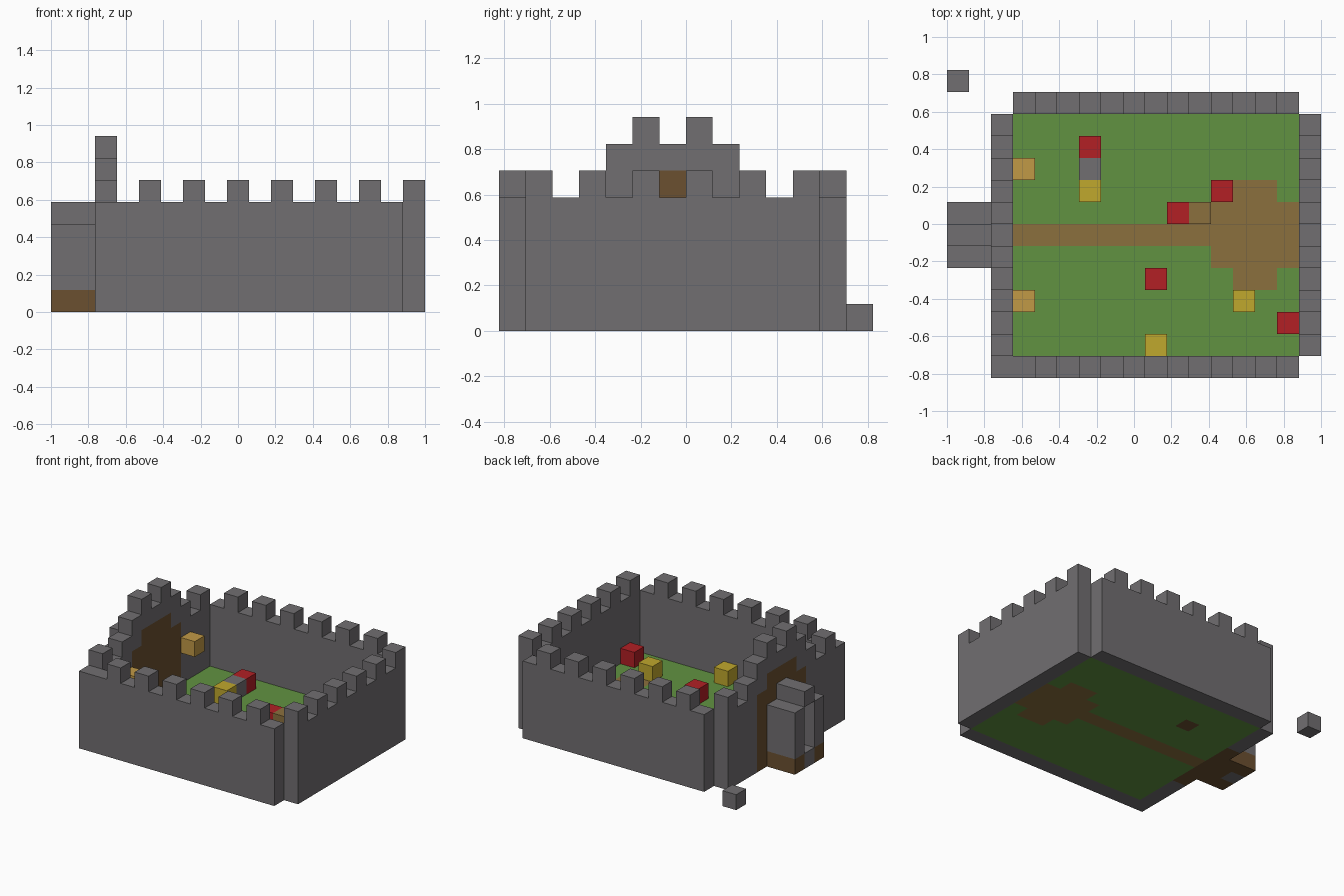
import bpy
import bmesh
from mathutils import Matrix, Vector

if "Cube" in bpy.data.objects:
    bpy.data.objects.remove(bpy.data.objects["Cube"])

U = 2 / 17                              # edge of one block
ORIGIN = Vector((-1, -7 * U, 0))        # corner of the block grid


def material(name, color):
    mat = bpy.data.materials.new(name)
    mat.use_nodes = True
    mat.diffuse_color = (*color, 1)
    mat.node_tree.nodes["Principled BSDF"].inputs["Base Color"].default_value = (*color, 1)
    return mat


stone = material("stone grey", (0.165, 0.158, 0.165))
grass = material("grass green", (0.12, 0.288, 0.053))
dirt = material("path brown", (0.258, 0.162, 0.048))
wood = material("dark wood", (0.147, 0.08, 0.03))
red = material("red", (0.445, 0.014, 0.018))
yellow = material("yellow", (0.527, 0.392, 0.026))
orange = material("torch orange", (0.533, 0.319, 0.061))


def finish(name, bm, *mats):
    mesh = bpy.data.meshes.new(name)
    bm.to_mesh(mesh)
    bm.free()
    for mat in mats:
        mesh.materials.append(mat)
    obj = bpy.data.objects.new(name, mesh)
    bpy.context.collection.objects.link(obj)
    return obj


def blocks(name, mat, *boxes):
    """Boxes given as (first block, size in blocks)."""
    bm = bmesh.new()
    for start, size in boxes:
        size = Vector(size)
        centre = ORIGIN + U * (Vector(start) + size / 2)
        bmesh.ops.create_cube(bm, size=U, matrix=Matrix.Translation(centre) @ Matrix.Diagonal((*size, 1)))
    return finish(name, bm, mat)


one = (1, 1, 1)
top = 5                                 # wall height in blocks

# Courtyard walls and their merlons
blocks("front_wall", stone, ((2, 0, 0), (14, 1, top)))
blocks("back_wall", stone, ((3, 12, 0), (13, 1, top)))
blocks("left_wall", stone, ((16, 1, 0), (1, 11, top)))
blocks("gate_wall", stone, ((2, 1, 0), (1, 3, top)), ((2, 9, 0), (1, 3, top)))
for name, j in (("front_merlons", 0), ("back_merlons", 12)):
    blocks(name, stone, *[((i, j, top), one) for i in range(4, 16, 2)])
blocks("left_merlons", stone, *[((16, j, top), one) for j in range(1, 12, 2)])
blocks("gate_merlons", stone, *[((2, j, top), one) for j in (1, 3, 9, 11)])

# Gate with stepped crown
blocks("gate_door", wood, ((2, 4, 0), (1, 5, top)), ((2, 5, top), (1, 3, 1)))
blocks("gate_crown", stone, ((2, 4, top), one), ((2, 8, top), one),
       ((2, 4, 6), (1, 5, 1)), ((2, 5, 7), one), ((2, 7, 7), one))

# Porch in front of the gate
blocks("porch_floor", wood, ((0, 5, 0), (2, 1, 1)), ((0, 7, 0), (2, 1, 1)), ((1, 6, 0), one))
blocks("porch_step", stone, ((0, 6, 0), one))
blocks("porch_arch", stone, ((0, 5, 1), (2, 1, 3)), ((0, 7, 1), (2, 1, 3)), ((0, 6, 4), (2, 1, 1)))


# Courtyard floor with path and clearing
def floor_index(i, j):
    if (i, j) == (6, 9):
        return 2
    reach = 0 if i < 12 else 2 if i in (13, 14) else 1
    return int(abs(j - 6) <= reach)


bm = bmesh.new()
centre = ORIGIN + U * Vector((9.5, 6.5, 0))
bmesh.ops.create_grid(bm, x_segments=13, y_segments=11, size=0.5,
                      matrix=Matrix.Translation(centre) @ Matrix.Diagonal((13 * U, 11 * U, 1, 1)))
for face in bm.faces:
    cell = (face.calc_center_median() - ORIGIN) / U
    face.material_index = floor_index(int(cell.x), int(cell.y))
floor = finish("courtyard_floor", bm, grass, dirt, wood)
thick = floor.modifiers.new("thickness", "SOLIDIFY")
thick.thickness = U
thick.offset = 1

# Loose blocks in the courtyard, wall torches and the outlying stone
blocks("red_blocks", red, *[((i, j, 1), one) for i, j in ((6, 10), (10, 7), (12, 8), (9, 4), (15, 2))])
blocks("yellow_blocks", yellow, *[((i, j, 1), one) for i, j in ((6, 8), (9, 1), (13, 3))])
blocks("grey_block", stone, ((6, 9, 1), one))
blocks("brown_block", dirt, ((11, 7, 1), one))
blocks("wall_torches", orange, ((3, 3, 3), one), ((3, 9, 3), one))
blocks("outlying_stone", stone, ((0, 13, 0), one))
